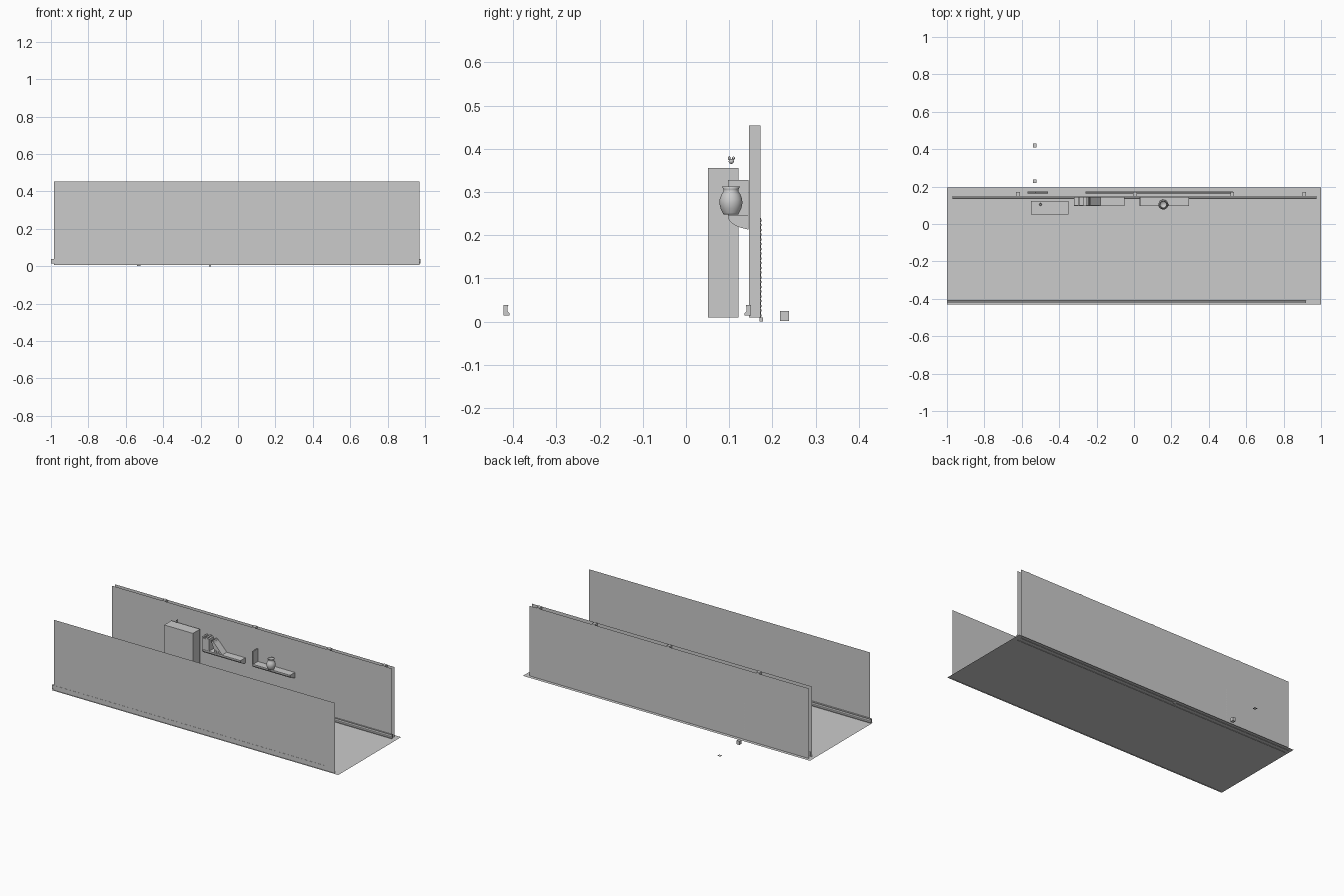
import bpy, bmesh, math
from mathutils import Vector, Matrix

if "Cube" in bpy.data.objects:
    bpy.data.objects.remove(bpy.data.objects["Cube"])


def make(name, bm):
    me = bpy.data.meshes.new(name)
    bm.to_mesh(me)
    bm.free()
    ob = bpy.data.objects.new(name, me)
    bpy.context.collection.objects.link(ob)
    return ob


def box(name, x, y, z, tilt=0.0):
    """Box from ranges; tilt turns it about y around its lower right edge."""
    bm = bmesh.new()
    bmesh.ops.create_cube(bm, size=1)
    for v in bm.verts:
        v.co = Vector([r[0] + (c + 0.5) * (r[1] - r[0]) for r, c in zip((x, y, z), v.co)])
    if tilt:
        bmesh.ops.rotate(bm, verts=bm.verts, cent=(x[1], y[0], z[0]),
                         matrix=Matrix.Rotation(tilt, 3, 'Y'))
    return make(name, bm)


def sheet(name, *pts):
    bm = bmesh.new()
    bm.faces.new([bm.verts.new(p) for p in pts])
    return make(name, bm)


def wall(name, x0, x1, y, z0, z1):
    return sheet(name, (x0, y, z0), (x1, y, z0), (x1, y, z1), (x0, y, z1))


def extrude_x(name, x0, x1, profile):
    """Sweep a closed (y, z) profile along x."""
    bm = bmesh.new()
    f = bm.faces.new([bm.verts.new((x0, y, z)) for y, z in profile])
    r = bmesh.ops.extrude_face_region(bm, geom=[f])
    for v in r['geom']:
        if isinstance(v, bmesh.types.BMVert):
            v.co.x = x1
    bmesh.ops.recalc_face_normals(bm, faces=bm.faces)
    return make(name, bm)


def lathe(name, at, profile, steps=32):
    bm = bmesh.new()
    vs = [bm.verts.new((r, 0, z)) for r, z in profile]
    es = [bm.edges.new(p) for p in zip(vs, vs[1:])]
    bmesh.ops.spin(bm, geom=vs + es, axis=(0, 0, 1), cent=(0, 0, 0),
                   angle=math.tau, steps=steps, use_duplicate=False)
    bmesh.ops.remove_doubles(bm, verts=bm.verts, dist=1e-5)
    bmesh.ops.recalc_face_normals(bm, faces=bm.faces)
    for f in bm.faces:
        f.smooth = True
    ob = make(name, bm)
    ob.location = at
    return ob


# floor and walls (thin sheets)
FZ = 0.009
sheet("floor", (-1, -0.43, FZ), (1, -0.43, FZ), (1, 0.195, FZ), (-1, 0.195, FZ))
wall("front_wall", -0.985, 0.97, -0.422, 0.006, 0.452)
wall("back_wall_inner", -0.98, 0.97, 0.145, 0.006, 0.452)
wall("back_wall_outer", -0.98, 0.97, 0.174, 0.006, 0.45)

# studs inside the back wall
for i, x in enumerate((-0.62, 0.005, 0.525, 0.91)):
    box(f"wall_stud_{i + 1}", (x - 0.01, x + 0.01), (0.146, 0.172), (0.009, 0.454))

# skirting boards with a stepped profile
skirt = [(0, 0.014), (0.014, 0.014), (0.014, 0.02), (0.010, 0.024),
         (0.010, 0.034), (0.012, 0.039), (0, 0.039)]
extrude_x("front_skirting", -1, 0.92, [(-0.423 + d, z) for d, z in skirt])
extrude_x("back_skirting", -0.97, 0.975, [(0.150 - d, z) for d, z in skirt])

# pipes hidden in the wall cavity
for i, (x0, x1, z) in enumerate(((-0.57, -0.46, 0.15), (-0.26, 0.53, 0.08))):
    extrude_x(f"cavity_pipe_{i + 1}", x0, x1,
              [(0.168 + 0.005 * math.cos(a * math.pi / 4), z + 0.005 * math.sin(a * math.pi / 4))
               for a in range(8)])

# ribbed conduit in the cavity
ribs = [(0.006 if i % 2 else 0.004, 0.009 + i * 0.0055) for i in range(43)]
lathe("ribbed_conduit", (-0.53, 0.169, 0), ribs, 8)

# cabinet with a tiny ornament over it
box("cabinet", (-0.55, -0.35), (0.051, 0.122), (FZ, 0.356))
lathe("ornament_body", (-0.5, 0.105, 0.365),
      [(0, 0), (0.004, 0.001), (0.007, 0.006), (0.005, 0.010), (0, 0.011)], 10)
for s in (-1, 1):
    lathe("ornament_tip", (-0.5, 0.105 + s * 0.005, 0.374),
          [(0, 0), (0.003, 0.002), (0.003, 0.006), (0, 0.009)], 8)

# wall shelves with a curved underside
cove = [(0.097, 0.247), (0.097, 0.240), (0.102, 0.232), (0.111, 0.224),
        (0.125, 0.218), (0.145, 0.213), (0.145, 0.247)]
extrude_x("left_shelf", -0.32, -0.05, cove)
extrude_x("right_shelf", 0.03, 0.295, cove)
box("shelf_end_panel", (0.03, 0.037), (0.097, 0.145), (0.247, 0.328))

# books: upright ones, then ones leaning on them
x = -0.32
for i, (w, h) in enumerate(((0.010, 0.326), (0.014, 0.318), (0.012, 0.328), (0.012, 0.322))):
    box(f"upright_book_{i + 1}", (x, x + w), (0.099, 0.145), (0.247, h))
    x += w + 0.0005
for i, w in enumerate((0.218, 0.199, 0.180)):
    box(f"leaning_book_{i + 1}", (-w - 0.011, -w), (0.099, 0.145), (0.247, 0.247 + 0.078),
        tilt=-math.radians(22 + 10 * i))

# vase
lathe("vase", (0.157, 0.104, 0.2475),
      [(0, 0), (0.017, 0), (0.019, 0.004), (0.024, 0.014), (0.0265, 0.026), (0.026, 0.036),
       (0.022, 0.047), (0.0175, 0.054), (0.0175, 0.059), (0.021, 0.065), (0.018, 0.065),
       (0.0155, 0.059), (0.0155, 0.054), (0.020, 0.046), (0.023, 0.026), (0.017, 0.006), (0, 0.004)])

# loose block and flat tile behind the wall
box("loose_block", (-0.54, -0.52), (0.218, 0.239), (0.002, 0.025))
sheet("loose_tile", (-0.54, 0.41, 0.002), (-0.52, 0.41, 0.002), (-0.52, 0.43, 0.002), (-0.54, 0.43, 0.002))
box("floor_stud", (-0.155, -0.145), (0.17, 0.178), (0.0, 0.01))
